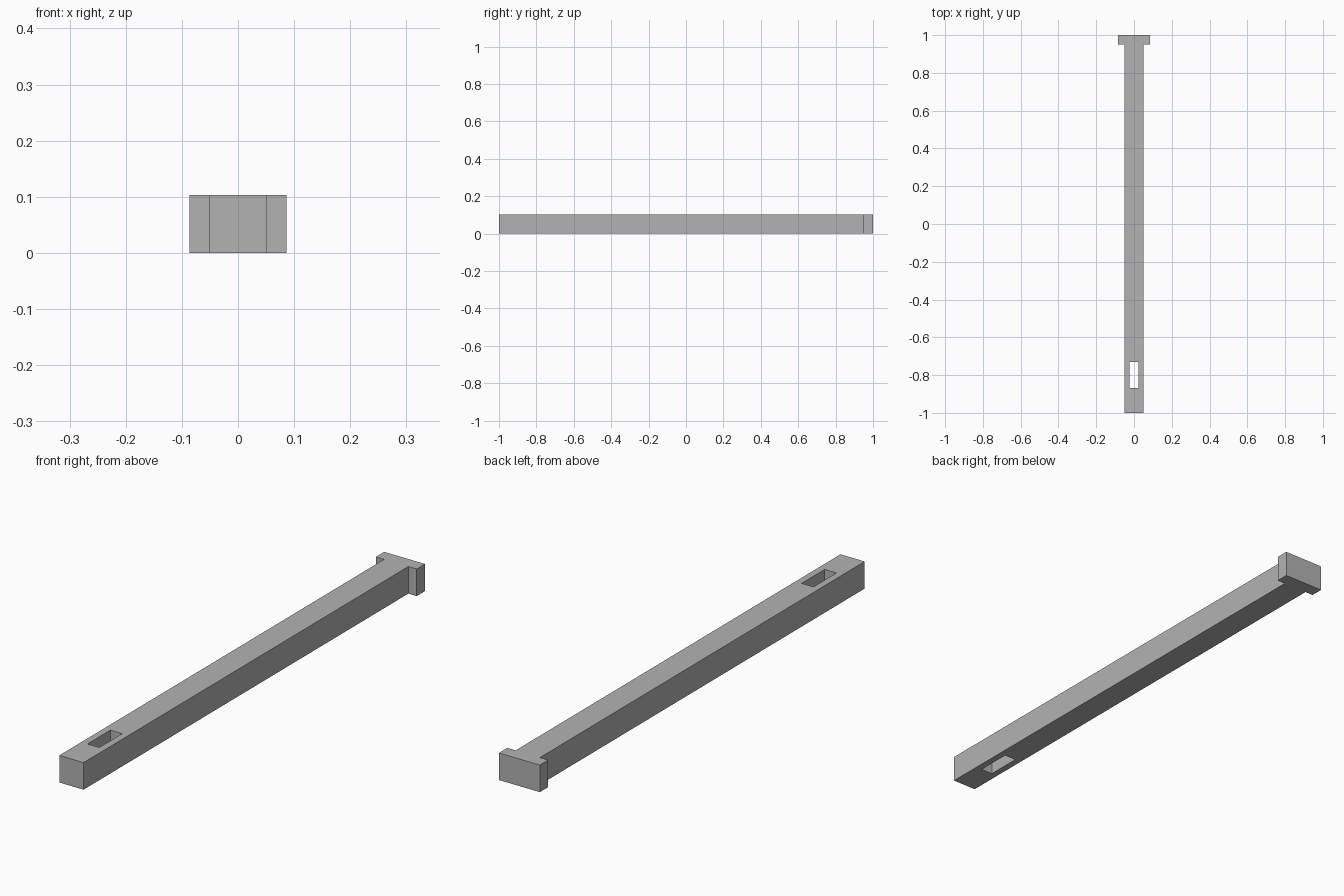
import bpy
import bmesh

default_cube = bpy.data.objects.get("Cube")
if default_cube:
    bpy.data.objects.remove(default_cube, do_unlink=True)

HEIGHT = 0.103
BEAM = 0.051        # half width of the shaft
HEAD = 0.086        # half width of the head
HEAD_FRONT = 0.95   # where the head begins

grey = bpy.data.materials.new("plain grey")
grey.use_nodes = True
colour = (0.45, 0.45, 0.45, 1)
grey.diffuse_color = colour
grey.node_tree.nodes["Principled BSDF"].inputs["Base Color"].default_value = colour


def extruded(name, outline, bottom, top):
    """Solid prism raised from an outline in the ground plane."""
    bm = bmesh.new()
    base = bm.faces.new([bm.verts.new((x, y, bottom)) for x, y in outline])
    raised = bmesh.ops.extrude_face_region(bm, geom=[base])["geom"]
    verts = [v for v in raised if isinstance(v, bmesh.types.BMVert)]
    bmesh.ops.translate(bm, verts=verts, vec=(0, 0, top - bottom))
    bmesh.ops.recalc_face_normals(bm, faces=bm.faces)
    mesh = bpy.data.meshes.new(name)
    bm.to_mesh(mesh)
    bm.free()
    mesh.materials.append(grey)
    obj = bpy.data.objects.new(name, mesh)
    bpy.context.collection.objects.link(obj)
    return obj


# T-shaped pin: long square shaft with a wider head at the back
right_side = [(BEAM, -1), (BEAM, HEAD_FRONT), (HEAD, HEAD_FRONT), (HEAD, 1)]
left_side = [(-x, y) for x, y in reversed(right_side)]
pin = extruded("headed_pin", right_side + left_side, 0, HEIGHT)

# Slot running straight through the shaft near the front end
slot = extruded("slot_cutter",
                [(-0.025, -0.868), (0.025, -0.868), (0.025, -0.73), (-0.025, -0.73)],
                -0.1, HEIGHT + 0.1)
slot.hide_render = True
slot.hide_viewport = True
slot.display_type = 'WIRE'

cut = pin.modifiers.new("slot", 'BOOLEAN')
cut.operation = 'DIFFERENCE'
cut.solver = 'EXACT'
cut.object = slot
